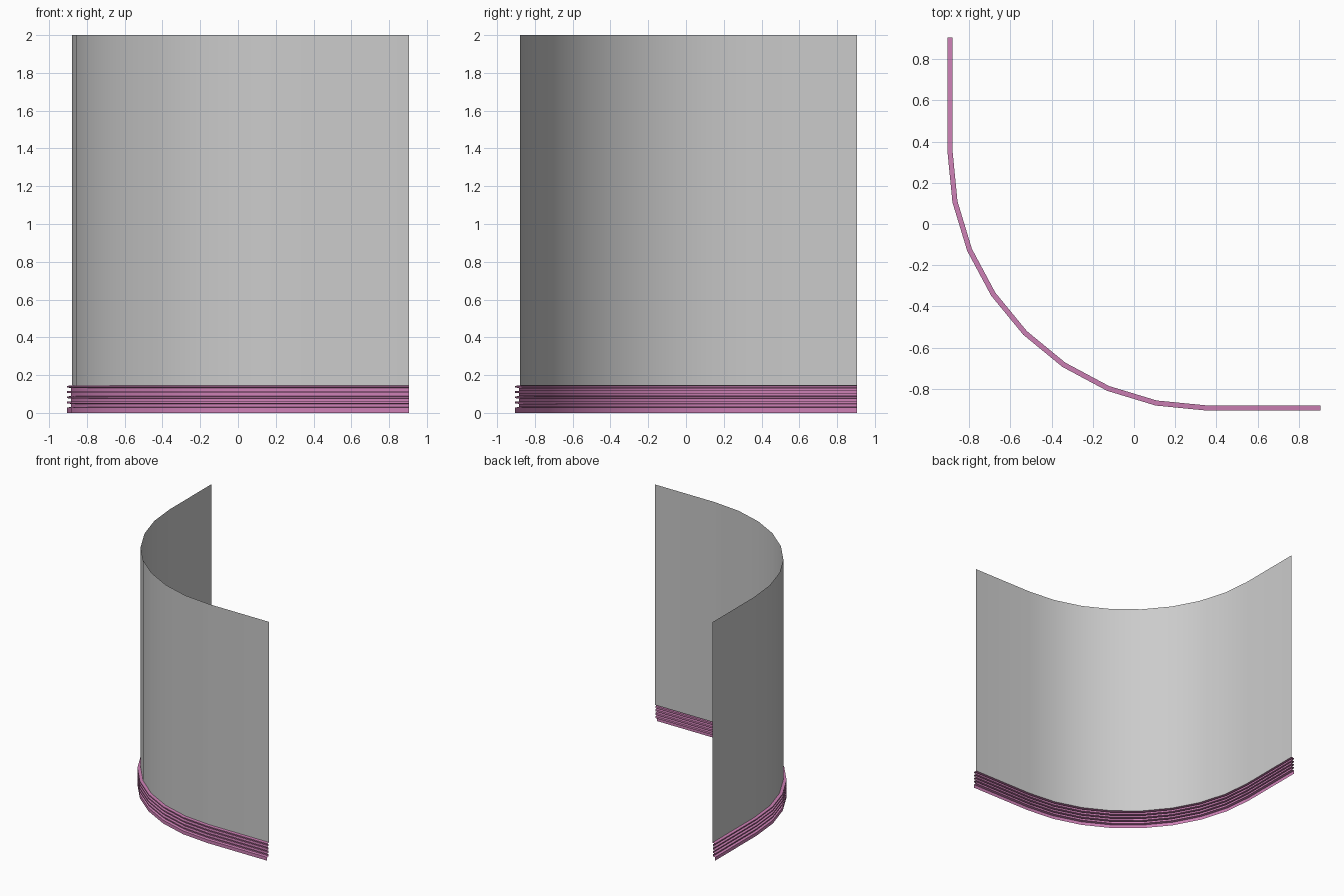
import bpy, math

if "Cube" in bpy.data.objects:
    bpy.data.objects.remove(bpy.data.objects["Cube"])

END, C, R, STEPS = 0.905, 0.35, 1.23, 8   # path end, arc centre, wall radius, arc segments


def path(d):
    """Plan outline of the rounded corner, moved outward by d."""
    r = R + d
    pts = [(C - r, END)]
    for i in range(STEPS + 1):
        a = math.pi / 2 * i / STEPS
        pts.append((C - r * math.cos(a), C - r * math.sin(a)))
    return pts + [(END, C - r)]


def sweep(name, profile, color=None):
    """Sweep an open (offset, height) profile along the plan outline."""
    verts, faces = [], []
    for d, z in profile:
        verts += [(x, y, z) for x, y in path(d)]
    n = STEPS + 3
    for j in range(len(profile) - 1):
        for i in range(n - 1):
            a = j * n + i
            faces.append((a, a + 1, a + n + 1, a + n))
    mesh = bpy.data.meshes.new(name)
    mesh.from_pydata(verts, [], faces)
    ob = bpy.data.objects.new(name, mesh)
    bpy.context.collection.objects.link(ob)
    if color:
        mat = bpy.data.materials.new(name)
        mat.diffuse_color = color
        mat.use_nodes = True
        mat.node_tree.nodes["Principled BSDF"].inputs["Base Color"].default_value = mat.diffuse_color
        mesh.materials.append(mat)
    bpy.ops.object.select_all(action='DESELECT')
    ob.select_set(True)
    bpy.context.view_layer.objects.active = ob
    bpy.ops.object.shade_smooth_by_angle(angle=math.radians(30))
    return ob


# Thin curved wall standing on the skirting
sweep("wall", [(0, 0.145), (0, 2.0)])

# Skirting: plain foot, then four thin ribs with grooves between them
profile = [(0.025, 0), (0.025, 0.028), (0.005, 0.032)]
for k in range(4):
    z = 0.048 + 0.028 * k
    profile += [(0.005, z), (0.025, z + 0.002), (0.025, z + 0.011), (0.005, z + 0.013)]
profile[-1] = (0, 0.145)   # top ledge meets the wall
sweep("skirting", profile, (0.62, 0.22, 0.47, 1))
